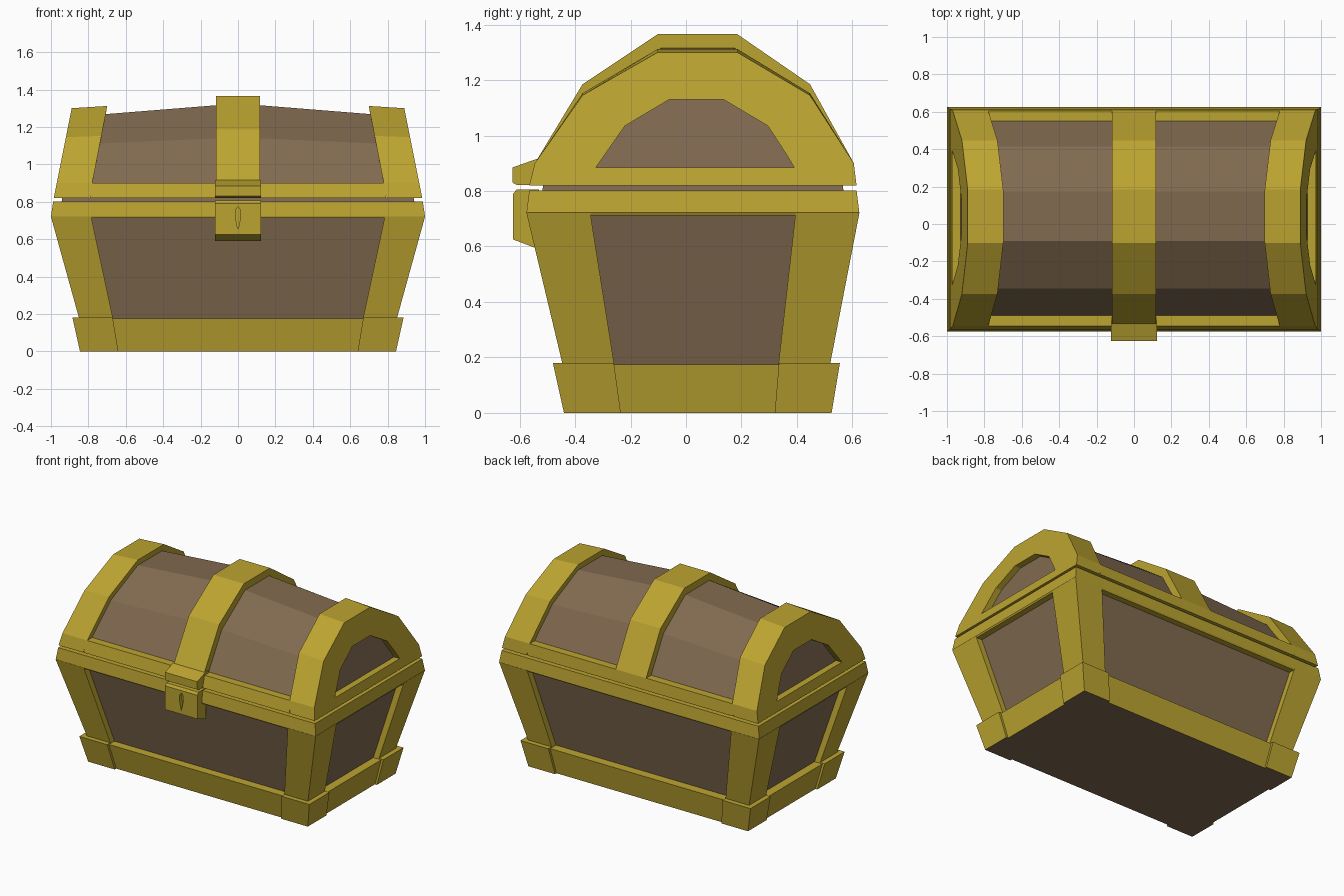
import bpy, bmesh

if "Cube" in bpy.data.objects:
    bpy.data.objects.remove(bpy.data.objects["Cube"])


def material(name, color):
    m = bpy.data.materials.new(name)
    m.diffuse_color = (*color, 1)
    m.use_nodes = True
    m.node_tree.nodes["Principled BSDF"].inputs["Base Color"].default_value = m.diffuse_color
    return m


GOLD = material("gold_metal", (0.50, 0.37, 0.03))
WOOD = material("brown_wood", (0.22, 0.145, 0.08))


def loft(name, solids, mat=GOLD, closed=False):
    """Each solid is a list of equal-length point loops, bridged and capped
    (or bridged round into a ring when closed)."""
    bm = bmesh.new()
    for loops in solids:
        rings = [[bm.verts.new(p) for p in loop] for loop in loops]
        pairs = list(zip(rings, rings[1:]))
        if closed:
            pairs.append((rings[-1], rings[0]))
        for a, b in pairs:
            for i in range(len(a)):
                j = (i + 1) % len(a)
                bm.faces.new((a[i], a[j], b[j], b[i]))
        if not closed:
            bm.faces.new(rings[0])
            bm.faces.new(rings[-1])
    bmesh.ops.recalc_face_normals(bm, faces=bm.faces)
    me = bpy.data.meshes.new(name)
    bm.to_mesh(me)
    bm.free()
    me.materials.append(mat)
    ob = bpy.data.objects.new(name, me)
    bpy.context.collection.objects.link(ob)
    return ob


def box(x0, x1, y0, y1, z):
    return [(x0, y0, z), (x1, y0, z), (x1, y1, z), (x0, y1, z)]


def centred(x, half, z, yc):
    return box(-x, x, yc - half, yc + half, z)


def corners(levels):
    """Four mirrored corner blocks; level = (z, outer x, half y, width x, width y, y centre)."""
    return [[box(sx * (x - wx), sx * x, yc + sy * (h - wy), yc + sy * h, z)
             for z, x, h, wx, wy, yc in levels]
            for sx in (-1, 1) for sy in (-1, 1)]


# Body: wooden core, corner posts, base rail, feet and rim
loft("body_panels", [[centred(.782, .418, .08, .0375), centred(.955, .555, .72, .025),
                      centred(.94, .54, .82, .025)]], WOOD)
loft("corner_posts", corners([(.16, .845, .479, .18, .185, .0375),
                              (.72, 1.0, .60, .215, .23, .025)]))
base = loft("base_rail", [[centred(.83, .466, 0, .0425), centred(.868, .50, .175, .0375)]])
feet = loft("corner_feet", corners([(0, .845, .4825, .205, .205, .0425),
                                    (.18, .885, .5175, .215, .22, .0375)]))
for ob in (base, feet):
    ob.data.materials.append(WOOD)
    for f in ob.data.polygons:
        if f.normal.z < -.9:
            f.material_index = 1
loft("body_rim", [[centred(.995, .595, .712, .025), centred(1.0, .60, .722, .025),
                   centred(.988, .59, .802, .025)]])

# Lid profiles (y, z)
OUTER = [(-.565, .82), (-.545, .9), (-.373, 1.145), (-.102, 1.3),
         (.185, 1.3), (.447, 1.145), (.605, .9), (.615, .82)]
PANEL = [(-.51, .83), (-.49, .9), (-.345, 1.105), (-.09, 1.257),
         (.175, 1.257), (.415, 1.105), (.55, .9), (.56, .83)]
OPENING = [(-.325, .885), (-.29, .935), (-.22, 1.035), (-.06, 1.13),
           (.135, 1.13), (.295, 1.035), (.36, .935), (.39, .885)]


def end_x(z):
    return .985 - .2 * (z - .82)


def section(profile, x, bulge=1.0):
    """Place a lid profile across the chest, raised by bulge above the rail."""
    pts = []
    for y, z in profile:
        h = .9 + (z - .9) * bulge if z > .9 else z
        pts.append((x(z), y, h))
    return pts


# Lid: bulging wooden core, hollow end arches, rail and centre strap
loft("lid_panels", [[section(PANEL, lambda z: -end_x(z) + .045),
                     section(PANEL, lambda z: -.115, 1.165),
                     section(PANEL, lambda z: .115, 1.165),
                     section(PANEL, lambda z: end_x(z) - .045)]], WOOD)
loft("lid_end_arches", [[section(OUTER, lambda z, s=s: s * end_x(z)),
                         section(OUTER, lambda z, s=s: s * (end_x(z) - .19), 1.03),
                         section(OPENING, lambda z, s=s: s * (end_x(z) - .19)),
                         section(OPENING, lambda z, s=s: s * end_x(z))]
                        for s in (-1, 1)], closed=True)
loft("lid_rail", [[box(-.79, .79, -.565, .615, .82), box(-.79, .79, -.545, .605, .9)]])
loft("lid_strap", [[section(OUTER, lambda z, s=s: s * .117, 1.163) for s in (-1, 1)]])

# Lock plate and hasp on the front
LOCK = [(-.53, .59), (-.623, .625), (-.623, .79), (-.61, .806), (-.53, .806)]
HASP = [(-.50, .822), (-.61, .822), (-.625, .83), (-.625, .885), (-.54, .915), (-.50, .915)]
lock = loft("lock_plate", [[[(s * .124, y, z) for y, z in LOCK] for s in (-1, 1)]])
loft("lid_hasp", [[[(s * .124, y, z) for y, z in HASP] for s in (-1, 1)]])

# Keyhole cut into the lock plate
KEY = [(0, .65), (.014, .715), (.013, .755), (0, .775), (-.013, .755), (-.014, .715)]
cutter = loft("keyhole_cutter", [[[(x, y, z) for x, z in KEY] for y in (-.7, -.595)]])
cutter.hide_render = True
cutter.hide_set(True)
mod = lock.modifiers.new("keyhole", 'BOOLEAN')
mod.object = cutter
mod.operation = 'DIFFERENCE'
mod.solver = 'EXACT'
